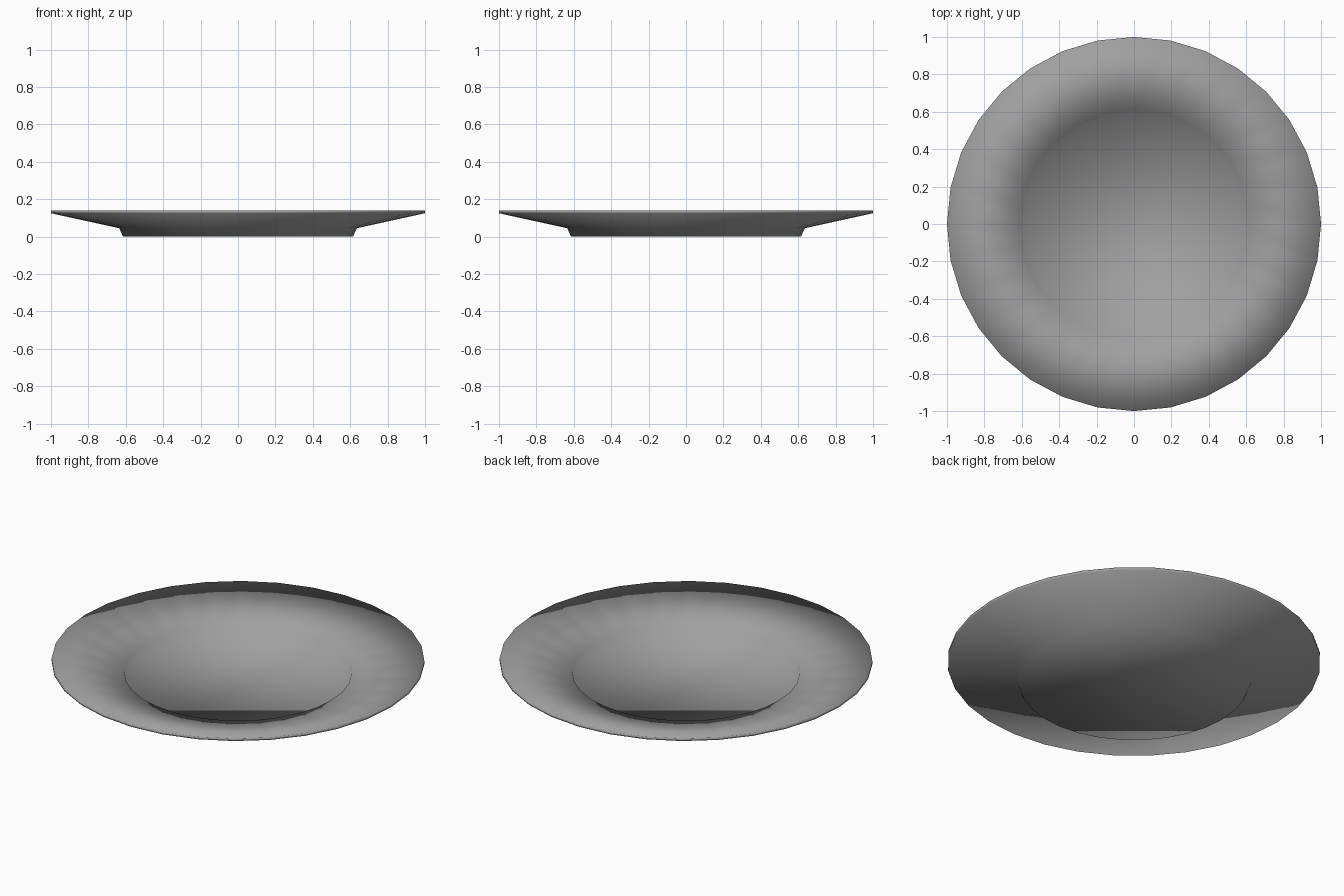
import bpy, bmesh, math

default = bpy.data.objects.get("Cube")
if default:
    bpy.data.objects.remove(default, do_unlink=True)

SEGMENTS = 32

# Glaze
glaze = bpy.data.materials.new("grey_glaze")
glaze.use_nodes = True
grey = (0.35, 0.35, 0.35, 1)
glaze.diffuse_color = grey
glaze.node_tree.nodes["Principled BSDF"].inputs["Base Color"].default_value = grey

# Plate profile (radius, height): foot, underside, rim, top of rim, well
profile = [(0.615, 0), (0.635, 0.045), (1, 0.125), (1, 0.14),
           (0.61, 0.064), (0.592, 0.02)]

bm = bmesh.new()
rings = []
for radius, height in profile:
    ring = []
    for i in range(SEGMENTS):
        a = math.tau * i / SEGMENTS
        ring.append(bm.verts.new((radius * math.cos(a), radius * math.sin(a), height)))
    rings.append(ring)

# Walls between neighbouring rings
for low, high in zip(rings, rings[1:]):
    for i in range(SEGMENTS):
        j = (i + 1) % SEGMENTS
        bm.faces.new((low[i], low[j], high[j], high[i]))

# Flat base and flat floor of the well
bm.faces.new(rings[0][::-1])
bm.faces.new(rings[-1])
for face in bm.faces:
    face.smooth = True

mesh = bpy.data.meshes.new("plate")
bm.to_mesh(mesh)
bm.free()
mesh.materials.append(glaze)
plate = bpy.data.objects.new("plate", mesh)
bpy.context.collection.objects.link(plate)
